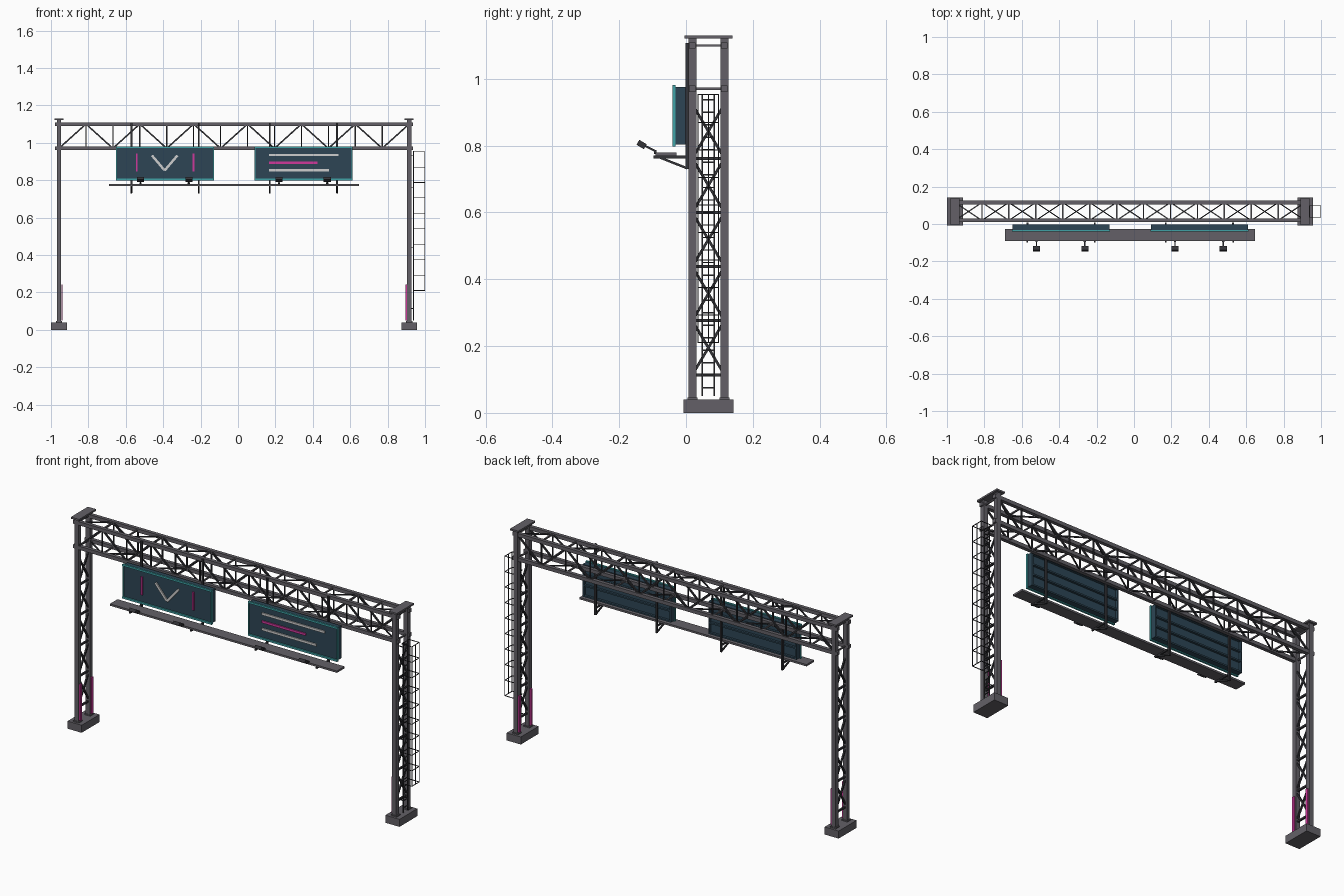
import bpy, bmesh
from mathutils import Matrix, Vector

if "Cube" in bpy.data.objects:
    bpy.data.objects.remove(bpy.data.objects["Cube"])


def material(name, r, g, b):
    m = bpy.data.materials.new(name)
    m.use_nodes = True
    m.diffuse_color = (r, g, b, 1)
    m.node_tree.nodes["Principled BSDF"].inputs["Base Color"].default_value = (r, g, b, 1)
    return m


STEEL = material("grey steel", 0.125, 0.118, 0.135)
DARK = material("dark steel", 0.033, 0.033, 0.039)
PANEL = material("sign blue", 0.026, 0.06, 0.09)
TEAL = material("teal trim", 0.05, 0.36, 0.38)
PINK = material("magenta", 0.62, 0.04, 0.33)
WHITE = material("pale grey", 0.62, 0.62, 0.62)


class Part:
    """Collects boxes and bars into one named object."""

    def __init__(self, name, mat):
        self.name, self.mat, self.bm = name, mat, bmesh.new()

    def box(self, x, y, z):
        lo, hi = Vector((x[0], y[0], z[0])), Vector((x[1], y[1], z[1]))
        size = Matrix.Diagonal((*(hi - lo), 1))
        bmesh.ops.create_cube(self.bm, size=1, matrix=Matrix.Translation((lo + hi) / 2) @ size)

    def block(self, x, y, z, w, d):
        self.box((x - w / 2, x + w / 2), (y - d / 2, y + d / 2), z)

    def bar(self, a, b, w, d=None):
        a, b = Vector(a), Vector(b)
        along = (b - a).normalized()
        ref = Vector((0, 0, 1)) if abs(along.y) > 0.99 else Vector((0, 1, 0))
        side = along.cross(ref).normalized()
        up = along.cross(side)
        rot = Matrix((side, up, along)).transposed().to_4x4()
        size = Matrix.Diagonal((w, d or w, (b - a).length, 1))
        bmesh.ops.create_cube(self.bm, size=1, matrix=Matrix.Translation((a + b) / 2) @ rot @ size)

    def done(self):
        bmesh.ops.recalc_face_normals(self.bm, faces=self.bm.faces)
        mesh = bpy.data.meshes.new(self.name)
        self.bm.to_mesh(mesh)
        self.bm.free()
        mesh.materials.append(self.mat)
        bpy.context.collection.objects.link(bpy.data.objects.new(self.name, mesh))


LEFT, RIGHT = -0.957, 0.915        # tower centres in x
FRONT, BACK = 0.019, 0.115         # column and chord lines in y
MID = (FRONT + BACK) / 2
LOW, HIGH = 0.97, 1.1              # chord heights

# Towers: footing, columns, cap, bracing and marker strips
for side, tx, inward in (("right", LEFT, 1), ("left", RIGHT, -1)):
    foot = Part(side + "_footing", STEEL)
    foot.block(tx, MID, (0, 0.04), 0.083, 0.15)
    foot.done()

    columns = Part(side + "_columns", STEEL)
    strips = Part(side + "_marker_strips", PINK)
    for y in (FRONT, BACK):
        columns.block(tx, y, (0.04, 1.123), 0.024, 0.024)
        columns.block(tx, y, (0.04, 0.046), 0.034, 0.03)
        strips.block(tx + inward * 0.016, y, (0.05, 0.243), 0.008, 0.014)
    columns.done()
    strips.done()

    cap = Part(side + "_cap_plate", STEEL)
    cap.block(tx, MID, (1.121, 1.13), 0.048, 0.143)
    cap.done()

    bracing = Part(side + "_tower_bracing", DARK)
    bays, bay = 5, 0.162
    for i in range(bays):
        z = 0.114 + i * bay
        bracing.bar((tx, FRONT, z), (tx, BACK, z), 0.009)
        bracing.bar((tx, FRONT, z), (tx, BACK, z + bay), 0.008)
        bracing.bar((tx, BACK, z), (tx, FRONT, z + bay), 0.008)
    bracing.done()

# Box truss: four chords with zigzag lacing on every side
chords = Part("truss_chords", STEEL)
for y in (FRONT, BACK):
    for z in (LOW, HIGH):
        chords.bar((LEFT - 0.021, y, z), (RIGHT + 0.021, y, z), 0.019)
chords.done()

lacing = Part("truss_lacing", DARK)
ties = Part("truss_cross_ties", STEEL)
BAYS = 13
step = (RIGHT - LEFT) / BAYS
for i in range(BAYS + 1):
    x = LEFT + i * step
    for z in (LOW, HIGH):
        ties.bar((x, FRONT, z), (x, BACK, z), 0.007)
    for y in (FRONT, BACK):
        lacing.bar((x, y, LOW), (x, y, HIGH), 0.006)
    if i < BAYS:
        za, zb = (LOW, HIGH) if i % 2 == 0 else (HIGH, LOW)
        ya, yb = (FRONT, BACK) if i % 2 == 0 else (BACK, FRONT)
        for y in (FRONT, BACK):
            lacing.bar((x, y, za), (x + step, y, zb), 0.008)
        lacing.bar((x, ya, HIGH), (x + step, yb, HIGH), 0.006)
        lacing.bar((x, yb, LOW), (x + step, ya, LOW), 0.006)
lacing.done()
ties.done()

# Sign boxes with ribbed backs, trim and hanger posts
W, Z0, Z1 = 0.26, 0.803, 0.976
SIGNS = (("right", -0.39), ("left", 0.35))
for side, cx in SIGNS:
    sign = Part(side + "_sign_box", PANEL)
    x0, x1 = cx - W, cx + W
    sign.box((x0, x1), (-0.034, -0.014), (Z0, Z1))
    for z in (Z0 + 0.004, Z0 + 0.06, Z1 - 0.06, Z1 - 0.004):
        sign.box((x0, x1), (-0.015, -0.002), (z - 0.004, z + 0.004))
    for x in (x0 + 0.004, x1 - 0.004):
        sign.block(x, -0.008, (Z0, Z1), 0.008, 0.012)
    sign.done()

    trim = Part(side + "_sign_trim", TEAL)
    for z in (Z0, Z1):
        trim.box((x0 - 0.003, x1 + 0.003), (-0.041, -0.031), (z - 0.005, z + 0.005))
    for x in (x0, x1):
        trim.block(x, -0.036, (Z0, Z1), 0.006, 0.009)
    trim.done()

    posts = Part(side + "_hanger_posts", DARK)
    brackets = Part(side + "_walkway_brackets", DARK)
    for x in (cx - 0.18, cx + 0.18):
        posts.block(x, 0.003, (0.73, 1.108), 0.01, 0.01)
        brackets.bar((x, 0.004, 0.766), (x, -0.098, 0.766), 0.008)
        brackets.bar((x, 0.004, 0.732), (x, -0.082, 0.766), 0.007)
    posts.done()
    brackets.done()

# Sign markings
FACE = (-0.04, -0.033)
arrow = Part("sign_arrow", WHITE)
tip = Vector((-0.392, -0.0365, 0.852))
for dx in (-0.068, 0.068):
    arrow.bar(tip, tip + Vector((dx, 0, 0.08)), 0.013, 0.007)
arrow.done()

bars = Part("sign_side_bars", PINK)
for x in (-0.541, -0.238):
    bars.box((x - 0.005, x + 0.005), FACE, (0.845, 0.942))
bars.done()

for name, mat, end, z in (("upper_line", WHITE, 0.537, 0.935),
                          ("middle_line", PINK, 0.425, 0.893),
                          ("lower_line", WHITE, 0.487, 0.853)):
    line = Part("sign_" + name, mat)
    line.box((0.166, end), FACE, (z - 0.006, z + 0.006))
    line.done()

# Walkway under the signs
walkway = Part("service_walkway", STEEL)
walkway.box((-0.69, 0.647), (-0.092, -0.028), (0.769, 0.779))
walkway.done()

# Floodlights on short arms
lamps = Part("floodlights", DARK)
for side, cx in SIGNS:
    for x in (cx - 0.131, cx + 0.127):
        lamps.block(x, -0.092, (0.775, 0.787), 0.012, 0.008)
        lamps.bar((x, -0.092, 0.784), (x, -0.124, 0.8), 0.006)
        lamps.bar((x, -0.122, 0.797), (x, -0.144, 0.81), 0.038, 0.017)
lamps.done()

# Ladder and safety cage on the outside of one tower
ladder = Part("ladder", DARK)
LX = RIGHT + 0.024
for y in (MID - 0.018, MID + 0.018):
    ladder.block(LX, y, (0.05, 0.955), 0.005, 0.005)
for i in range(24):
    z = 0.075 + i * 0.0375
    ladder.bar((LX, MID - 0.018, z), (LX, MID + 0.018, z), 0.004)
for z in (0.114, 0.438, 0.762, 0.93):
    for y in (MID - 0.018, MID + 0.018):
        ladder.bar((RIGHT, y, z), (LX, y, z), 0.004)
ladder.done()

cage = Part("ladder_cage", DARK)
OUT = 0.9985
for i in range(10):
    z = 0.21 + i * 0.0825
    for y in (MID - 0.031, MID + 0.031):
        cage.bar((LX, y, z), (OUT, y, z), 0.003)
    for x in (LX, OUT):
        cage.bar((x, MID - 0.031, z), (x, MID + 0.031, z), 0.003)
for y in (MID - 0.031, MID, MID + 0.031):
    cage.block(OUT, y, (0.21, 0.954), 0.003, 0.003)
cage.done()
